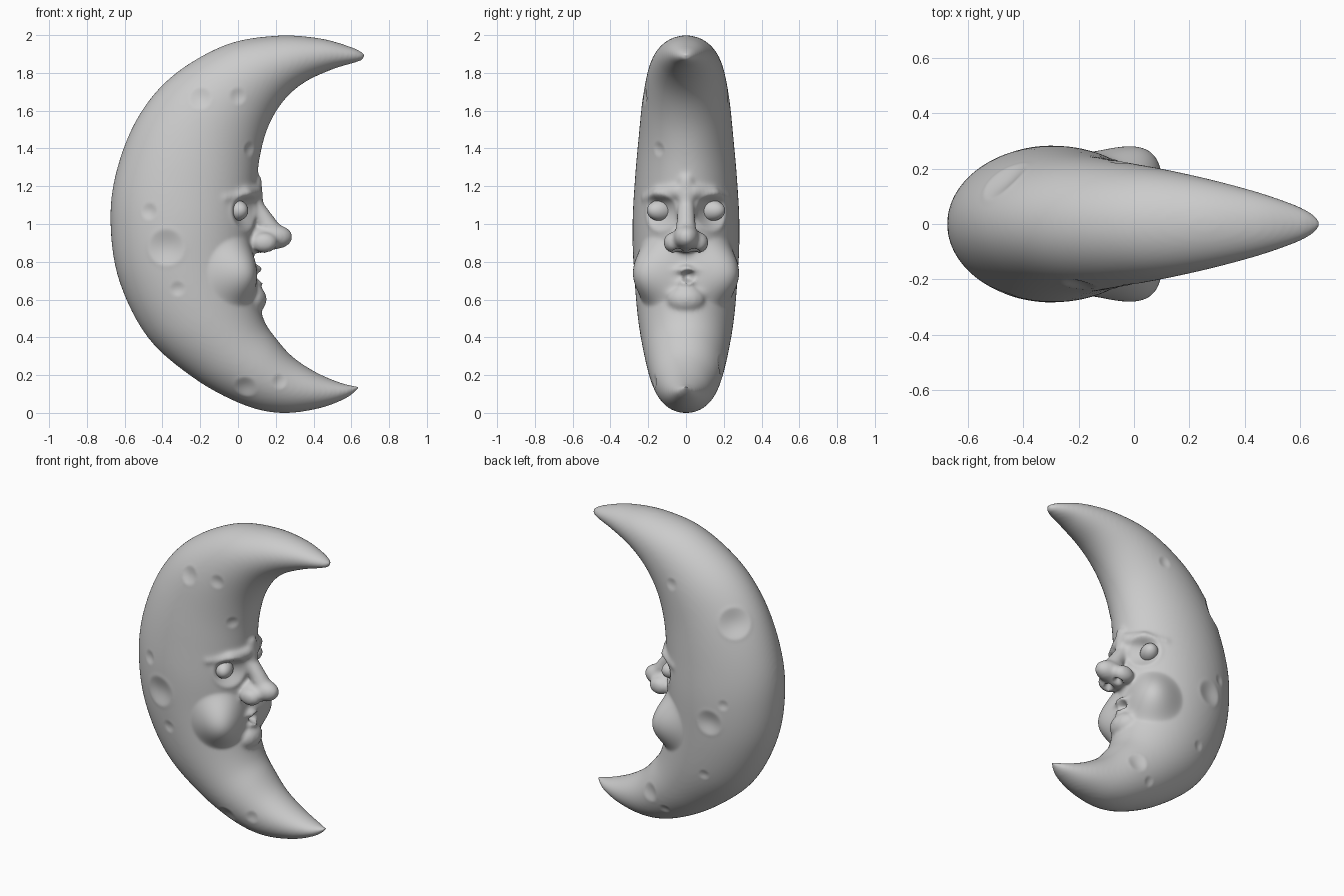
import bpy, bmesh, math
from mathutils import Vector, Matrix

if "Cube" in bpy.data.objects:
    bpy.data.objects.remove(bpy.data.objects["Cube"])

# outer x, outer z, inner x, inner z, half thickness in y
SECTIONS = [
    (.648, .14, .648, .145, .005), (.57, .08, .56, .158, .06), (.42, .025, .42, .215, .115),
    (.22, .003, .29, .30, .16), (.02, .05, .20, .40, .195), (-.23, .185, .14, .49, .225),
    (-.475, .40, .105, .62, .255), (-.628, .70, .085, .80, .275), (-.675, 1.0, .09, 1.0, .283),
    (-.647, 1.27, .10, 1.22, .27), (-.535, 1.56, .12, 1.38, .25), (-.35, 1.785, .165, 1.53, .23),
    (-.07, 1.95, .245, 1.66, .20), (.2, 2.0, .355, 1.755, .16), (.43, 1.987, .5, 1.822, .11),
    (.6, 1.94, .61, 1.855, .06), (.672, 1.905, .665, 1.872, .02)]
STEPS, RING = 8, 64


def spline(a, b, c, d, t):
    return [.5 * (2*q + (r-p)*t + (2*p-5*q+4*r-s)*t*t + (3*q-p-3*r+s)*t**3)
            for p, q, r, s in zip(a, b, c, d)]


def blob(bm, centre, radii, rot=None):
    m = Matrix.Translation(centre) @ (rot or Matrix()) @ Matrix.Diagonal((*radii, 1))
    bmesh.ops.create_uvsphere(bm, u_segments=28, v_segments=18, radius=1, matrix=m)


def strand(bm, p, q, r0, r1, n=10):
    # chain of overlapping spheres forming a tapered bar
    for i in range(n + 1):
        t = i / n
        r = r0 + (r1 - r0) * t
        blob(bm, Vector(p).lerp(Vector(q), t), (r, r, r))


def make_object(name, bm):
    me = bpy.data.meshes.new(name)
    bm.to_mesh(me)
    bm.free()
    ob = bpy.data.objects.new(name, me)
    bpy.context.collection.objects.link(ob)
    return ob


# crescent body: elliptical sections lofted from the bottom horn to the top horn
bm = bmesh.new()
rings = []
last = len(SECTIONS) - 1
for i in range(last):
    quad = [SECTIONS[min(max(i + k, 0), last)] for k in (-1, 0, 1, 2)]
    for s in range(STEPS + (i == last - 1)):
        ox, oz, ix, iz, w = spline(*quad, s / STEPS)
        mid = Vector(((ox + ix) / 2, 0, (oz + iz) / 2))
        half = Vector(((ix - ox) / 2, 0, (iz - oz) / 2))
        rings.append([bm.verts.new(mid + half * math.cos(a) + Vector((0, w * math.sin(a), 0)))
                      for a in (2 * math.pi * k / RING for k in range(RING))])
for a, b in zip(rings, rings[1:]):
    for k in range(RING):
        bm.faces.new((a[k], a[k-1], b[k-1], b[k]))
bm.faces.new(rings[0])
bm.faces.new(rings[-1])
bmesh.ops.recalc_face_normals(bm, faces=bm.faces)

# nose bridge and tip, paired nostrils and brows
strand(bm, (.08, 0, 1.23), (.09, 0, 1.10), .047, .045)
strand(bm, (.09, 0, 1.10), (.19, 0, .95), .045, .055)
blob(bm, (.19, 0, .935), (.10, .068, .066))
blob(bm, (.12, 0, .92), (.10, .085, .07))
for s in (-1, 1):
    blob(bm, (.14, s * .07, .905), (.07, .05, .055))
    strand(bm, (.08, s * .04, 1.175), (.035, s * .14, 1.165), .045, .038)
    strand(bm, (.035, s * .14, 1.165), (-.075, s * .215, 1.14), .038, .024)

# lips and chin
blob(bm, (.075, 0, .762), (.055, .055, .03))
blob(bm, (.075, 0, .69), (.055, .055, .03))
blob(bm, (.07, 0, .605), (.082, .105, .08))
moon = make_object("crescent_moon", bm)


def press(spots):
    # push the skin along a direction: positive depth dents, negative depth bulges
    for v in moon.data.vertices:
        base = v.co.copy()
        for c, n, r, depth in spots:
            d = (base - c).length / r
            if d < 1.35:
                rim = .08 * abs(depth) * math.exp(-((d - 1.05) / .13) ** 2) if r < .12 else 0
                v.co += n * (rim - depth * max(0, 1 - d * d) ** 1.5)


def soften(factor, count):
    sm = moon.modifiers.new("soften", 'SMOOTH')
    sm.factor, sm.iterations = factor, count
    bpy.ops.object.convert(target='MESH')


# fuse everything into one soft skin
rm = moon.modifiers.new("fuse", 'REMESH')
rm.mode, rm.voxel_size = 'VOXEL', .010
bpy.context.view_layer.objects.active = moon
moon.select_set(True)
soften(.5, 14)

# craters (x, z, radius) on each side
FRONT = [(-.38, .88, .095), (-.47, 1.07, .045), (-.2, 1.67, .06), (0, 1.68, .045),
         (.06, 1.40, .04), (.04, .14, .06), (.22, .17, .04), (-.32, .66, .04)]
BACK = [(-.47, 1.51, .095), (-.36, .87, .08), (-.45, 1.0, .035), (-.3, .5, .035),
        (.13, .25, .06), (.03, .16, .035), (-.05, 1.68, .04)]
dents = []
for side, spots in ((-1, FRONT), (1, BACK)):
    for x, z, r in spots:
        hit, loc, nor, _ = moon.ray_cast(Vector((x, side, z)), Vector((0, -side, 0)))
        if hit:
            dents.append((loc.copy(), nor.copy(), r, .2 * r))

# puffed cheeks, eye sockets, nostril holes and mouth opening
for s in (-1, 1):
    dents.append((Vector((.0, s * .175, .75)), Vector((.62, s * .78, -.05)), .185, -.10))
    dents.append((Vector((.035, s * .135, 1.07)), Vector((.85, s * .5, 0)), .10, .04))
    dents.append((Vector((.16, s * .045, .86)), Vector((0, 0, -1)), .03, .035))
dents.append((Vector((.115, .01, .727)), Vector((1, 0, 0)), .04, .045))
press(dents)
soften(.5, 3)

# closed eyes
for s, label in ((-1, "front"), (1, "back")):
    bm = bmesh.new()
    turn = Matrix.Rotation(s * math.radians(-30), 4, 'Z')
    blob(bm, (-.008, s * .133, 1.075), (.055, .08, .056), turn)
    make_object("eye_" + label, bm)

# sit on the ground, smooth shading
low = min(v.co.z for v in moon.data.vertices)
for ob in bpy.context.collection.objects:
    ob.data.transform(Matrix.Translation((0, 0, -low)))
    for p in ob.data.polygons:
        p.use_smooth = True
